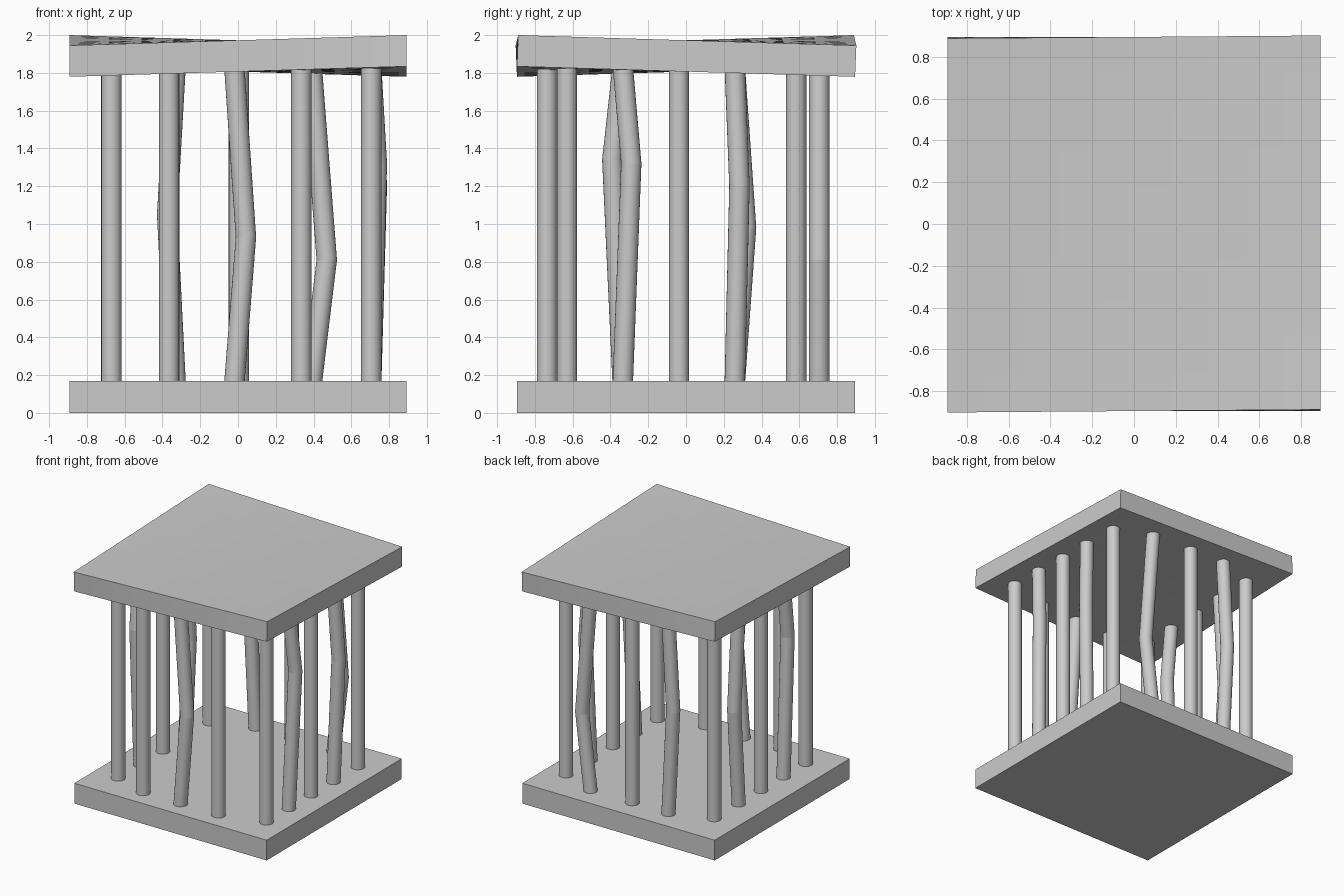
import bpy, bmesh, math

if "Cube" in bpy.data.objects:
    bpy.data.objects.remove(bpy.data.objects["Cube"])

HX, HY = 0.893, 0.895
BASE_TOP, COL_TOP, R, SIDES = 0.17, 1.84, 0.054, 24


def plate(name, z0, z1, twist=0.0, cuts=0):
    bm = bmesh.new()
    bmesh.ops.create_cube(bm, size=1)
    if cuts:
        edges = [e for e in bm.edges
                 if abs(e.verts[0].co.z - e.verts[1].co.z) < 0.1]
        bmesh.ops.subdivide_edges(bm, edges=edges, cuts=cuts, use_grid_fill=True)
    for v in bm.verts:
        u, w, t = v.co.x * 2, v.co.y * 2, v.co.z + 0.5
        # saddle twist: opposite corners rise and dip, edges lean slightly
        v.co = (u * HX,
                w * HY + twist * u * t * 0.25,
                z0 + (z1 - z0) * t - twist * u * w)
    me = bpy.data.meshes.new(name)
    bm.to_mesh(me)
    bm.free()
    ob = bpy.data.objects.new(name, me)
    bpy.context.collection.objects.link(ob)
    return ob


def column(name, x, y, bend=None):
    # bend = (dx, dy, z) of the elbow
    path = [(x, y, BASE_TOP - 0.02), (x, y, COL_TOP)]
    if bend:
        path.insert(1, (x + bend[0], y + bend[1], bend[2]))
    bm = bmesh.new()
    rings = []
    for px, py, pz in path:
        rings.append([bm.verts.new((px + R * math.cos(2 * math.pi * i / SIDES),
                                    py + R * math.sin(2 * math.pi * i / SIDES), pz))
                      for i in range(SIDES)])
    for a, b in zip(rings, rings[1:]):
        for i in range(SIDES):
            j = (i + 1) % SIDES
            bm.faces.new((a[i], a[j], b[j], b[i]))
    bm.faces.new(rings[0][::-1])
    bm.faces.new(rings[-1])
    # smooth round the shaft, sharp at the elbow and ends
    for f in bm.faces:
        f.smooth = len(f.verts) == 4
    for e in bm.edges:
        if abs(e.verts[0].co.z - e.verts[1].co.z) < 1e-4:
            e.smooth = False
    me = bpy.data.meshes.new(name)
    bm.to_mesh(me)
    bm.free()
    bpy.context.collection.objects.link(bpy.data.objects.new(name, me))


# Slabs
plate("base_slab", 0.0, BASE_TOP)
plate("warped_top_slab", 1.807, 1.9725, twist=0.0275, cuts=9)

# Front and back rows
for i, (x, bend) in enumerate([(-0.365, None), (-0.02, (0.062, 0, 0.93)), (0.335, None)]):
    column(f"front_column_{i + 1}", x, -0.735, bend)
for i, (x, bend) in enumerate([(-0.33, (-0.045, 0, 1.05)), (0.005, None), (0.39, (0.08, 0, 0.81))]):
    column(f"back_column_{i + 1}", x, 0.705, bend)

# Side rows, corners included
side_y = [-0.63, -0.335, -0.037, 0.258, 0.583]
left = [None, (0, -0.055, 1.34), None, (0, 0.06, 0.98), None]
right = [None, (0.03, 0.045, 1.32), None, (0.03, 0.025, 1.2), None]
for name, x, bends in (("left", -0.67, left), ("right", 0.705, right)):
    for i, (y, bend) in enumerate(zip(side_y, bends)):
        column(f"{name}_column_{i + 1}", x, y, bend)
